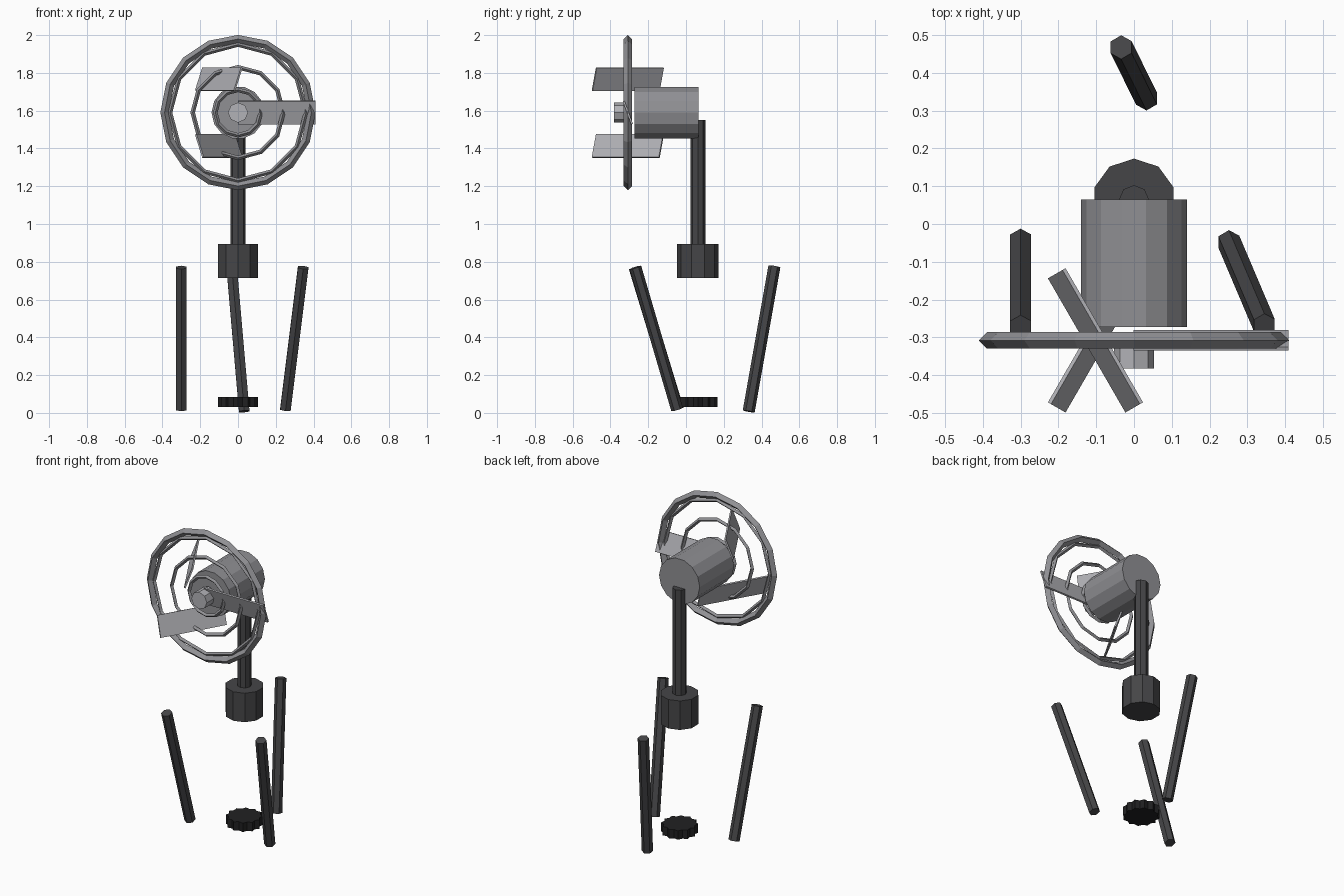
import bpy, bmesh
from math import sin, cos, pi, radians
from mathutils import Vector, Matrix

if "Cube" in bpy.data.objects:
    bpy.data.objects.remove(bpy.data.objects["Cube"])


def material(name, v):
    m = bpy.data.materials.new(name)
    m.diffuse_color = (v, v, v * 1.06, 1)
    m.use_nodes = True
    m.node_tree.nodes["Principled BSDF"].inputs["Base Color"].default_value = m.diffuse_color
    return m


DARK = material("dark_metal", 0.06)
BLACK = material("black_rubber", 0.015)
MID = material("grey_metal", 0.28)
LIGHT = material("light_metal", 0.45)


def finish(name, bm, mat):
    bmesh.ops.recalc_face_normals(bm, faces=bm.faces)
    me = bpy.data.meshes.new(name)
    bm.to_mesh(me)
    bm.free()
    me.materials.append(mat)
    ob = bpy.data.objects.new(name, me)
    bpy.context.collection.objects.link(ob)
    return ob


def prism(name, p0, p1, r, n, mat, phase=pi / 2, r_odd=None):
    """Flat-sided rod from p0 to p1; r_odd sets every second corner for teeth."""
    p0, p1 = Vector(p0), Vector(p1)
    axis = (p1 - p0).normalized()
    u = Vector((1, 0, 0))
    u = (u - axis * u.dot(axis)).normalized()
    v = axis.cross(u)
    bm = bmesh.new()
    rings = []
    for p in (p0, p1):
        ring = []
        for i in range(n):
            a = phase + 2 * pi * i / n
            rad = r_odd if r_odd and i % 2 else r
            ring.append(bm.verts.new(p + (u * cos(a) + v * sin(a)) * rad))
        rings.append(ring)
        bm.faces.new(ring)
    a, b = rings
    for i in range(n):
        j = (i + 1) % n
        bm.faces.new((a[i], a[j], b[j], b[i]))
    return finish(name, bm, mat)


def guard_ring(name, centre, R, t, n, m, mat):
    """Low-poly torus in the xz plane."""
    bm = bmesh.new()
    grid = []
    for i in range(n):
        a = 2 * pi * i / n
        row = []
        for k in range(m):
            b = 2 * pi * k / m
            d = R + t * cos(b)
            row.append(bm.verts.new(Vector(centre) + Vector((d * cos(a), t * sin(b), d * sin(a)))))
        grid.append(row)
    for i in range(n):
        for k in range(m):
            i2, k2 = (i + 1) % n, (k + 1) % m
            bm.faces.new((grid[i][k], grid[i2][k], grid[i2][k2], grid[i][k2]))
    return finish(name, bm, mat)


Y, Z = 0.063, 1.59          # post depth, head height
FAN = Vector((0, -0.308, Z))  # fan centre

# Stand: toothed foot, collar and post
prism("foot_disc", (0, Y, 0.03), (0, Y, 0.085), 0.105, 24, BLACK, r_odd=0.09)
prism("collar", (0, Y, 0.715), (0, Y, 0.895), 0.11, 10, DARK)
prism("post", (0, Y, 0.72), (0, Y, 1.55), 0.04, 8, DARK)

# Three loose slanted legs
legs = {
    "left_leg": ((-0.30, -0.043, 0.018), (-0.30, -0.272, 0.77)),
    "right_leg": ((0.251, -0.047, 0.018), (0.345, -0.268, 0.77)),
    "back_leg": ((0.033, 0.332, 0.008), (-0.034, 0.468, 0.776)),
}
for name, (lo, hi) in legs.items():
    prism(name, lo, hi, 0.032, 6, DARK)

# Motor housing and hub
prism("motor", (0, -0.272, Z), (0, 0.065, Z), 0.14, 14, MID, phase=0)
prism("hub", (0, -0.382, Z), (0, -0.29, Z), 0.053, 8, LIGHT)

# Guard rings
guard_ring("outer_ring", FAN, 0.389, 0.022, 16, 4, MID)
for i in range(3):
    guard_ring(f"guard_ring_{i + 1}", FAN, 0.12 * (i + 1), 0.012, 12, 4, MID)

# Blades: placed round the hub, pitched, and turned about the vertical
for i in range(3):
    a = 2 * pi * i / 3
    pos = FAN + Vector((cos(a), 0, sin(a))) * 0.204
    bm = bmesh.new()
    bmesh.ops.create_cube(bm, size=1)
    M = (Matrix.Translation(pos) @ Matrix.Rotation(a, 4, 'Z')
         @ Matrix.Rotation(radians(20), 4, 'X')
         @ Matrix.Diagonal((0.41, 0.01, 0.13, 1)))
    bm.transform(M)
    finish(f"blade_{i + 1}", bm, LIGHT)
